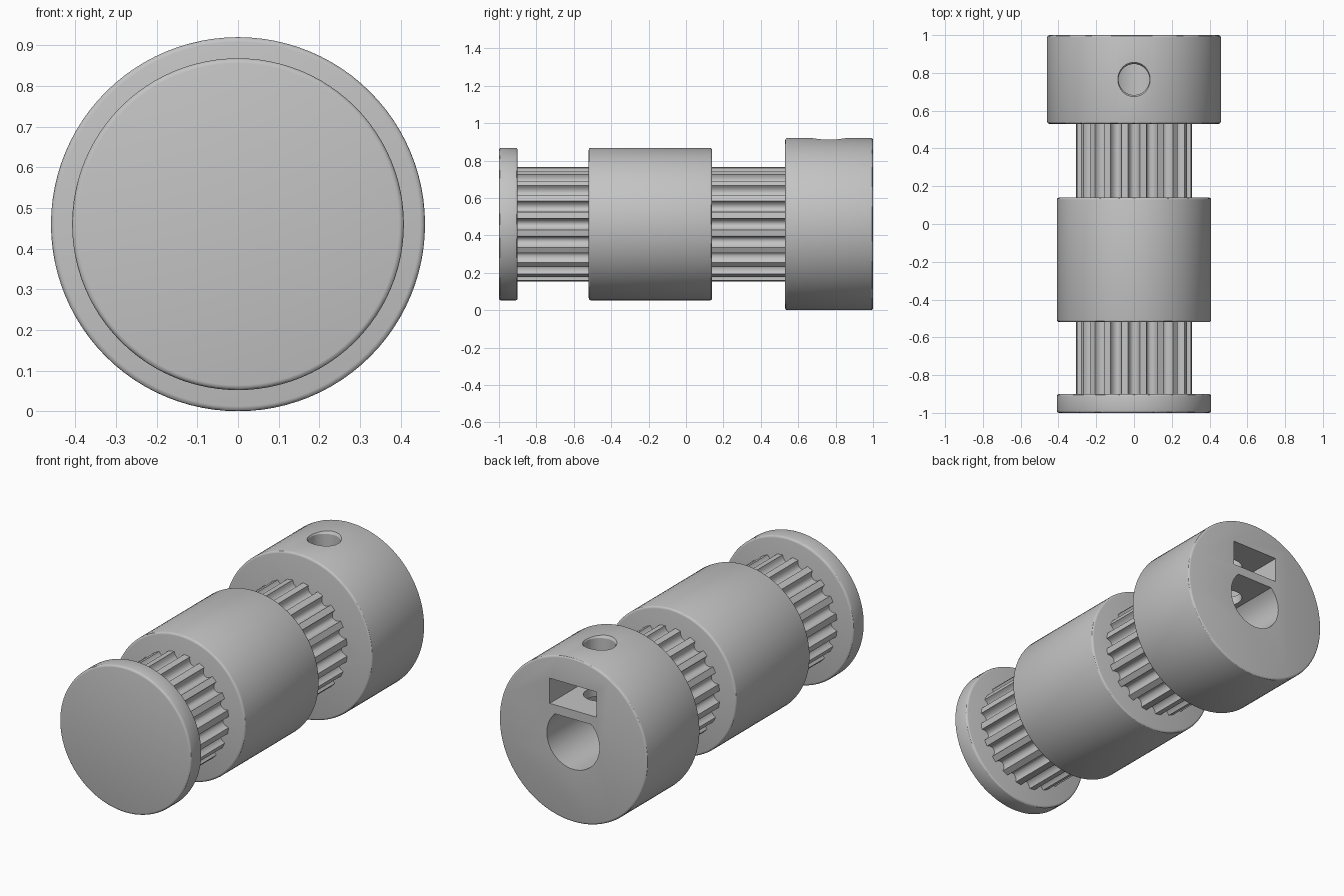
import bpy, bmesh
from math import sin, cos, pi, asin
from mathutils import Matrix

if "Cube" in bpy.data.objects:
    bpy.data.objects.remove(bpy.data.objects["Cube"], do_unlink=True)

AXIS_Z = 0.46
TEETH = 20

grey = bpy.data.materials.new("plain grey")
grey.use_nodes = True
grey.diffuse_color = (0.55, 0.55, 0.55, 1)
grey.node_tree.nodes["Principled BSDF"].inputs["Base Color"].default_value = (0.55, 0.55, 0.55, 1)


def finish(name, bm):
    bmesh.ops.recalc_face_normals(bm, faces=bm.faces)
    mesh = bpy.data.meshes.new(name)
    bm.to_mesh(mesh)
    bm.free()
    mesh.materials.append(grey)
    ob = bpy.data.objects.new(name, mesh)
    bpy.context.collection.objects.link(ob)
    return ob


def prism(name, outline, y0, y1, rim=0.0):
    """Extrude an (x, height from axis) outline along y, rounding both rims."""
    bm = bmesh.new()
    face = bm.faces.new([bm.verts.new((x, y0, AXIS_Z + h)) for x, h in outline])
    ext = bmesh.ops.extrude_face_region(bm, geom=[face], use_keep_orig=True)
    for v in ext["geom"]:
        if isinstance(v, bmesh.types.BMVert):
            v.co.y = y1
    bmesh.ops.recalc_face_normals(bm, faces=bm.faces)
    if rim:
        edges = [e for e in bm.edges if abs(e.verts[0].co.y - e.verts[1].co.y) < 1e-5]
        bmesh.ops.bevel(bm, geom=edges, offset=rim, segments=3, profile=0.5, affect='EDGES')
    return finish(name, bm)


def cone(name, r_low, r_high, y, h0, h1):
    """Upright round cutter between two heights above the axis."""
    bm = bmesh.new()
    bmesh.ops.create_cone(bm, cap_ends=True, segments=48, radius1=r_low, radius2=r_high,
                          depth=h1 - h0, matrix=Matrix.Translation((0, y, AXIS_Z + (h0 + h1) / 2)))
    return finish(name, bm)


def circle(r, n=96):
    return [(r * cos(2 * pi * i / n), r * sin(2 * pi * i / n)) for i in range(n)]


def gear(r, half_width, depth, steps=10):
    """Outline with round-bottomed grooves, one centred on each axis direction."""
    pts = []
    for t in range(TEETH):
        for k in range(steps + 1):
            a = pi * k / steps
            ang = 2 * pi * t / TEETH - half_width / r * cos(a)
            rad = r - depth * sin(a)
            pts.append((rad * cos(ang), rad * sin(ang)))
    return pts


def d_shape(r, flat, n=48):
    start = pi - asin(flat / r)
    sweep = pi + 2 * asin(flat / r)
    return [(r * cos(start + sweep * i / n), r * sin(start + sweep * i / n)) for i in range(n + 1)]


# Solid parts, from front to back
teeth = gear(0.308, 0.031, 0.038)
flange = prism("front_flange", circle(0.408), -1.0, -0.9, 0.012)
front_teeth = prism("front_belt_teeth", teeth, -0.91, -0.51)
collar = prism("middle_collar", circle(0.408), -0.52, 0.14, 0.012)
back_teeth = prism("back_belt_teeth", teeth, 0.13, 0.54)
hub = prism("back_hub", circle(0.46), 0.53, 1.0, 0.012)

# Cutters: flatted shaft bore, nut slot, set screw hole with eased rim
bore = prism("shaft_bore_cutter", d_shape(0.163, 0.118), -0.3, 1.1)
slot = prism("nut_slot_cutter", [(-0.145, 0.168), (0.145, 0.168), (0.145, 0.309), (-0.145, 0.309)], 0.62, 1.1)
screw = cone("screw_hole_cutter", 0.082, 0.082, 0.765, 0.0, 0.6)
rim = cone("screw_rim_cutter", 0.076, 0.1, 0.765, 0.435, 0.475)

for part, cutters in ((collar, [bore]), (back_teeth, [bore]), (hub, [bore, slot, screw, rim])):
    bpy.context.view_layer.objects.active = part
    for c in cutters:
        mod = part.modifiers.new("cut", 'BOOLEAN')
        mod.operation = 'DIFFERENCE'
        mod.solver = 'EXACT'
        mod.object = c
        bpy.ops.object.modifier_apply(modifier=mod.name)
for c in (bore, slot, screw, rim):
    bpy.data.objects.remove(c, do_unlink=True)

# Smooth shading with sharp edges kept
bpy.ops.object.select_all(action='DESELECT')
for part in (flange, front_teeth, collar, back_teeth, hub):
    part.select_set(True)
bpy.context.view_layer.objects.active = hub
bpy.ops.object.shade_smooth_by_angle(angle=pi / 6)
